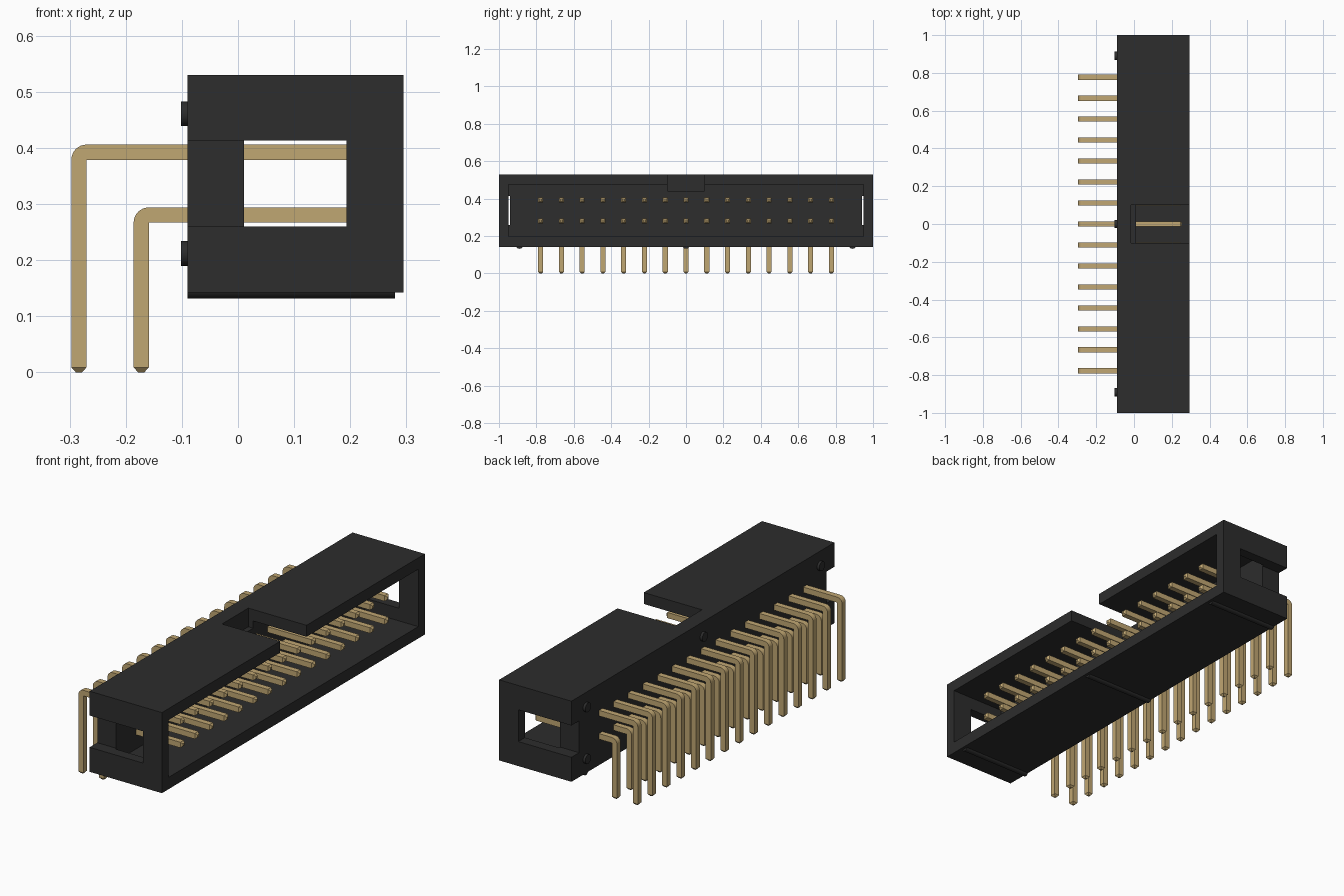
import bpy, bmesh, math
from mathutils import Matrix

cube = bpy.data.objects.get("Cube")
if cube:
    bpy.data.objects.remove(cube, do_unlink=True)


def material(name, rgb):
    mat = bpy.data.materials.new(name)
    mat.use_nodes = True
    mat.diffuse_color = (*rgb, 1)
    mat.node_tree.nodes["Principled BSDF"].inputs["Base Color"].default_value = (*rgb, 1)
    return mat


BLACK = material("black plastic", (0.026, 0.026, 0.026))
GOLD = material("gold metal", (0.53, 0.385, 0.17))


def make(name, bm, mat, smooth=False):
    bmesh.ops.recalc_face_normals(bm, faces=bm.faces)
    mesh = bpy.data.meshes.new(name)
    bm.to_mesh(mesh)
    bm.free()
    mesh.materials.append(mat)
    obj = bpy.data.objects.new(name, mesh)
    bpy.context.collection.objects.link(obj)
    bpy.ops.object.select_all(action="DESELECT")
    obj.select_set(True)
    bpy.context.view_layer.objects.active = obj
    if smooth:
        bpy.ops.object.shade_smooth_by_angle(angle=math.radians(30))
    return obj


def box(name, x, y, z):
    bm = bmesh.new()
    bmesh.ops.create_cube(bm, size=1)
    for v in bm.verts:
        v.co = [lo + (c + 0.5) * (hi - lo) for c, (lo, hi) in zip(v.co, (x, y, z))]
    return make(name, bm, BLACK)


def rod(name, x0, x1, y, z, radius):
    """Cylinder lying along x."""
    bm = bmesh.new()
    place = Matrix.Translation(((x0 + x1) / 2, y, z)) @ Matrix.Rotation(math.pi / 2, 4, "Y")
    bmesh.ops.create_cone(bm, cap_ends=True, segments=24, radius1=radius,
                          radius2=radius, depth=x1 - x0, matrix=place)
    return make(name, bm, BLACK, smooth=True)


# Shroud: block with an open cavity, a key notch and a window at each end
BACK, FRONT = -0.09, 0.295
shroud = box("shroud", (BACK, FRONT), (-1, 1), (0.142, 0.53))
cutters = [
    box("cavity_cutter", (0.011, 0.5), (-0.95, 0.95), (0.199, 0.475)),
    box("key_notch_cutter", (-0.015, 0.5), (-0.1, 0.1), (0.44, 0.7)),
    box("left_window_cutter", (-0.3, 0.193), (0.942, 1.2), (0.26, 0.413)),
    box("right_window_cutter", (-0.3, 0.193), (-1.2, -0.942), (0.26, 0.413)),
]
bpy.context.view_layer.objects.active = shroud
for cutter in cutters:
    cutter.hide_render = True
    mod = shroud.modifiers.new(cutter.name, "BOOLEAN")
    mod.operation = "DIFFERENCE"
    mod.solver = "EXACT"
    mod.object = cutter
    bpy.ops.object.modifier_apply(modifier=mod.name)
    bpy.data.objects.remove(cutter, do_unlink=True)

# Ribs under the shroud and round standoffs on its back
for side, y in (("right", -0.89), ("middle", 0), ("left", 0.89)):
    rod(side + "_bottom_rib", BACK, 0.28, y, 0.15, 0.018)
    for level, z in (("upper", 0.461), ("lower", 0.212)):
        rod(f"{side}_{level}_standoff", -0.102, BACK + 0.02, y, z, 0.022)

# Bent square pins, swept as sections from the contact tip to the solder tip
THICK, TAPER, PIN_END = 0.027, 0.009, 0.255


def pin_row(name, leg_x, arm_z, count=15, pitch=0.111):
    h = THICK / 2
    corner_x, corner_z = leg_x + h, arm_z - h
    inset = h * 0.4

    # Each section: inner point, outer point, half width
    sections = [((PIN_END, arm_z - inset), (PIN_END, arm_z + inset), inset),
                ((PIN_END - TAPER, arm_z - h), (PIN_END - TAPER, arm_z + h), h)]
    for i in range(9):
        a = math.pi / 2 * (1 + i / 8)
        outer = (corner_x + THICK * math.cos(a), corner_z + THICK * math.sin(a))
        sections.append(((corner_x, corner_z), outer, h))
    sections += [((leg_x + h, TAPER), (leg_x - h, TAPER), h),
                 ((leg_x + inset, 0), (leg_x - inset, 0), inset)]

    bm = bmesh.new()
    for n in range(count):
        y = (n - (count - 1) / 2) * pitch
        rings = [[bm.verts.new((p[0], y + s * w, p[1]))
                  for p, s in ((a, -1), (b, -1), (b, 1), (a, 1))]
                 for a, b, w in sections]
        for r0, r1 in zip(rings, rings[1:]):
            for k in range(4):
                j = (k + 1) % 4
                bm.faces.new((r0[k], r0[j], r1[j], r1[k]))
        bm.faces.new(rings[0])
        bm.faces.new(rings[-1])
    bmesh.ops.remove_doubles(bm, verts=bm.verts, dist=0.0001)
    make(name, bm, GOLD, smooth=True)


pin_row("upper_pins", -0.2835, 0.3925)
pin_row("lower_pins", -0.1725, 0.2805)
